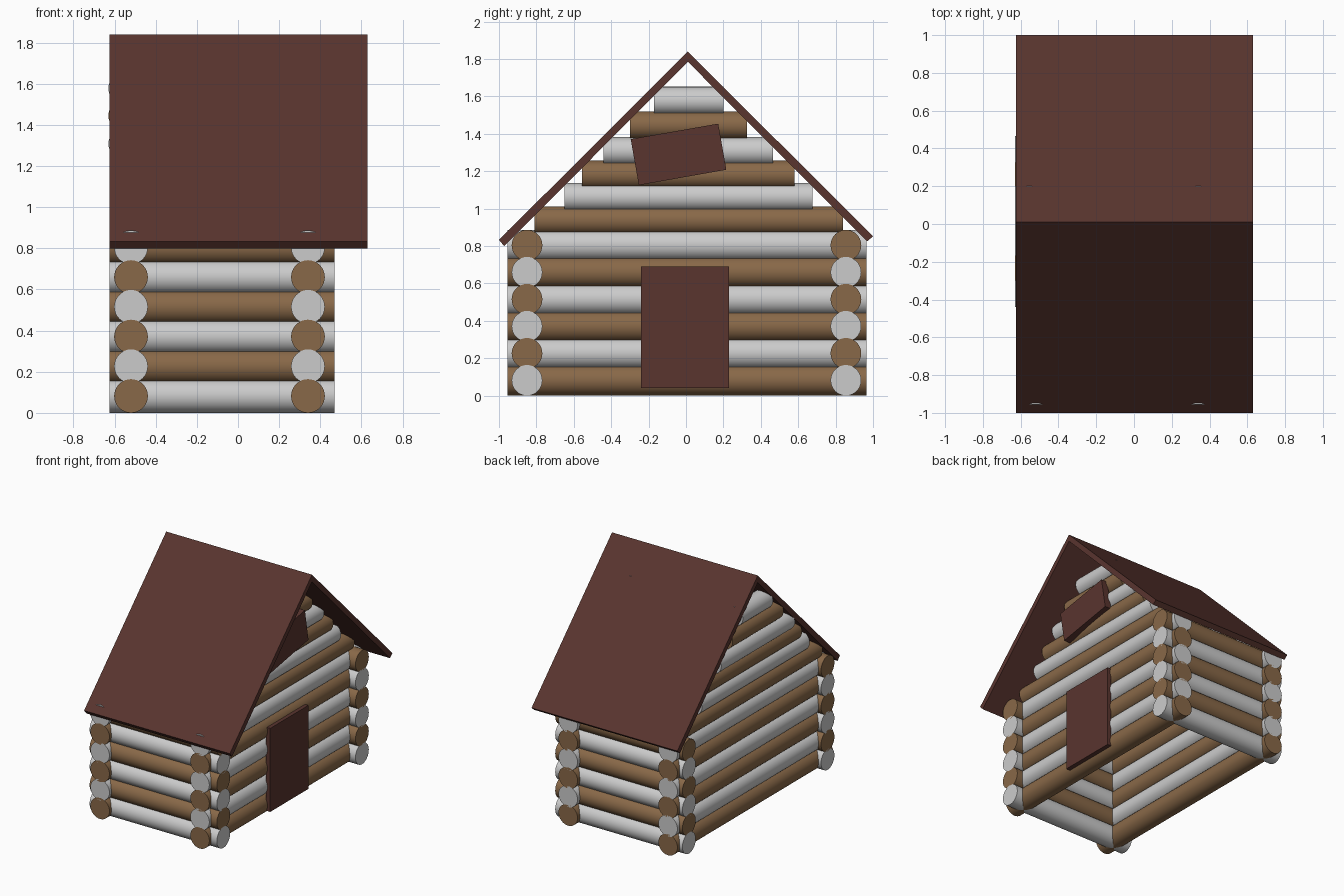
import bpy, math
from mathutils import Matrix

if "Cube" in bpy.data.objects:
    bpy.data.objects.remove(bpy.data.objects["Cube"])


def material(name, rgb):
    m = bpy.data.materials.new(name)
    m.diffuse_color = (*rgb, 1)
    m.use_nodes = True
    m.node_tree.nodes["Principled BSDF"].inputs["Base Color"].default_value = m.diffuse_color
    return m


BROWN = material("brown_wood", (0.25, 0.14, 0.065))
DARK = material("dark_wood", (0.10, 0.035, 0.028))


def log(name, axis, start, end, a, z, r, mat):
    """Round log along x or y, lying at cross position a and height z."""
    mid = (start + end) / 2
    if axis == "x":
        loc, rot = (mid, a, z), (0, math.pi / 2, 0)
    else:
        loc, rot = (a, mid, z), (math.pi / 2, 0, 0)
    bpy.ops.mesh.primitive_cylinder_add(vertices=32, radius=r, depth=end - start,
                                        location=loc, rotation=rot)
    ob = bpy.context.object
    ob.name = name
    if mat:
        ob.data.materials.append(mat)
    bpy.ops.object.shade_smooth_by_angle(angle=math.radians(35))


def box(name, loc, size, tilt=0):
    bpy.ops.mesh.primitive_cube_add(size=1, location=loc, rotation=(tilt, 0, 0))
    ob = bpy.context.object
    ob.name = name
    ob.data.transform(Matrix.Diagonal((*size, 1)))
    ob.data.materials.append(DARK)


def slab(name, profile, x0, x1):
    """Extrude a y-z profile along x."""
    n = len(profile)
    verts = [(x, y, z) for x in (x0, x1) for y, z in profile]
    faces = [tuple(range(n))[::-1], tuple(range(n, 2 * n))]
    faces += [(i, (i + 1) % n, (i + 1) % n + n, i + n) for i in range(n)]
    me = bpy.data.meshes.new(name)
    me.from_pydata(verts, [], faces)
    me.materials.append(DARK)
    ob = bpy.data.objects.new(name, me)
    bpy.context.collection.objects.link(ob)


# Crossed wall logs, alternating colours
for i in range(6):
    z = 0.082 + 0.1445 * i
    a, b = (None, BROWN) if i % 2 == 0 else (BROWN, None)
    for y in (-0.85, 0.855):
        log("side_wall_log", "x", -0.625, 0.47, y, z, 0.082, a)
    for x in (-0.52, 0.34):
        log("end_wall_log", "y", -0.955, 0.965, x, z, 0.082, b)

# Gable logs, getting shorter towards the ridge: start, end, height
gable = [(-0.81, 0.84, 0.937), (-0.65, 0.675, 1.062), (-0.555, 0.58, 1.182),
         (-0.44, 0.465, 1.308), (-0.30, 0.325, 1.445), (-0.17, 0.20, 1.577)]
for i, (y0, y1, z) in enumerate(gable):
    mat = BROWN if i % 2 == 0 else None
    log("front_gable_log", "y", y0, y1, 0.34, z, 0.075, mat)
    log("back_gable_log", "y", y0, y1, -0.535 if i < 3 else -0.555, z, 0.075, mat)

# Roof slopes
slab("roof_left", [(0.01, 1.84), (-1.0, 0.833), (-0.972, 0.80), (0.01, 1.785)], -0.625, 0.63)
slab("roof_right", [(0.01, 1.84), (0.01, 1.785), (0.968, 0.825), (1.0, 0.852)], -0.625, 0.63)

# Door and crooked sign board
box("door", (0.428, -0.005, 0.365), (0.035, 0.47, 0.65))
box("sign_board", (0.428, -0.04, 1.29), (0.055, 0.475, 0.25), math.radians(10))
